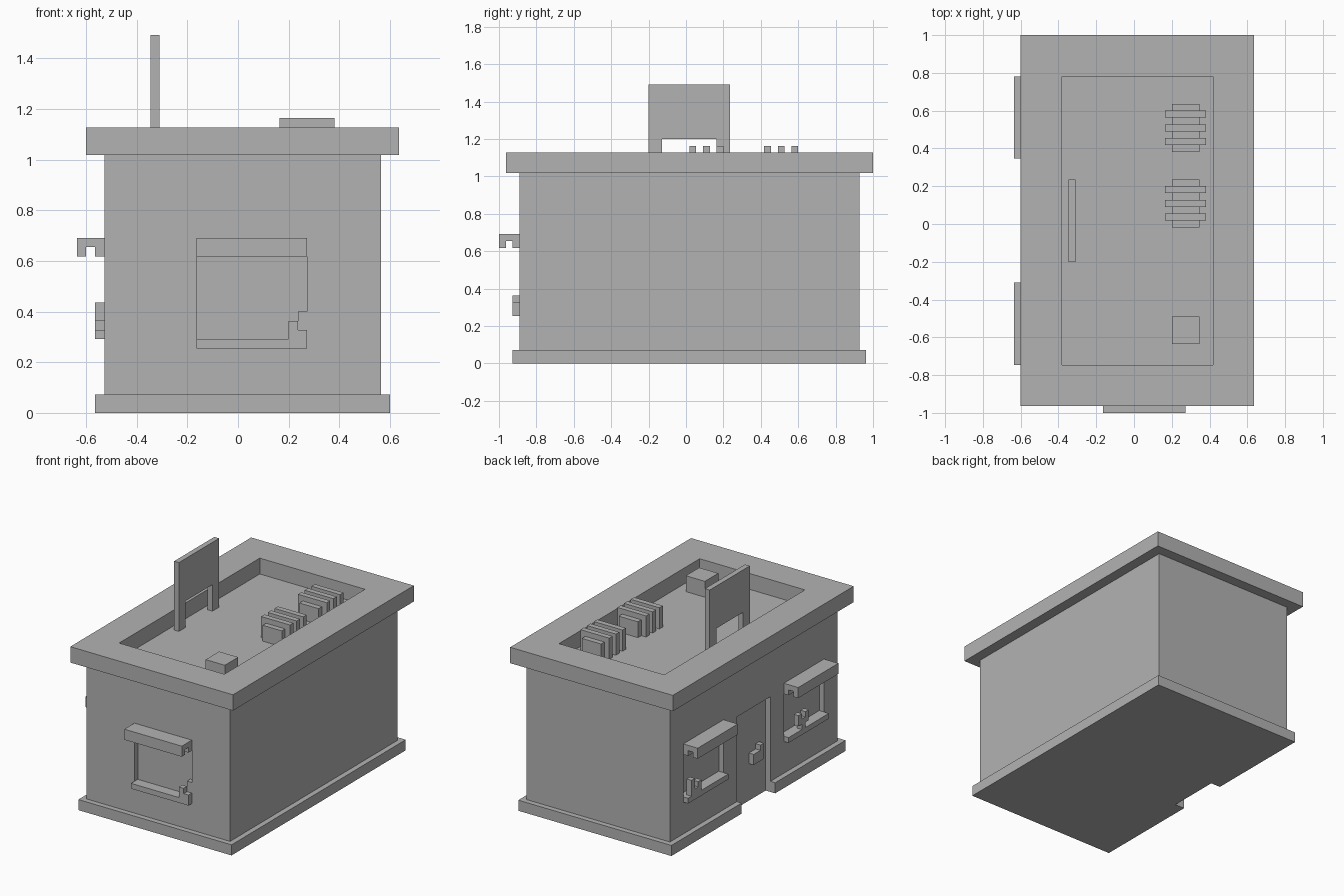
import bpy
import bmesh
from mathutils import Vector

if "Cube" in bpy.data.objects:
    bpy.data.objects.remove(bpy.data.objects["Cube"])

U = 2 / 55                              # one block
ORIGIN = Vector((-17.5, -27.5, 0))      # block grid corner

grey = bpy.data.materials.new("plain grey")
grey.use_nodes = True
COLOUR = (0.45, 0.45, 0.45, 1)
grey.diffuse_color = COLOUR
grey.node_tree.nodes["Principled BSDF"].inputs["Base Color"].default_value = COLOUR


def boxes(name, *ranges):
    """One object made of boxes, each given as block ranges (x, y, z)."""
    bm = bmesh.new()
    for r in ranges:
        lo, hi = (Vector([a[i] for a in r]) for i in (0, 1))
        verts = bmesh.ops.create_cube(bm, size=1)["verts"]
        for v in verts:
            v.co = ((lo + hi) / 2 + v.co * (hi - lo) + ORIGIN) * U
            v.co = Vector([c.real for c in v.co])
    mesh = bpy.data.meshes.new(name)
    bm.to_mesh(mesh)
    bm.free()
    mesh.materials.append(grey)
    obj = bpy.data.objects.new(name, mesh)
    bpy.context.collection.objects.link(obj)
    return obj


def scaled_box(bm, lo, hi):
    pass


def cut(obj, *ranges):
    """Carve boxes out of an object."""
    for r in ranges:
        cutter = boxes("cutter", r)
        cutter.hide_render = True
        mod = obj.modifiers.new("recess", "BOOLEAN")
        mod.operation = "DIFFERENCE"
        mod.solver = "EXACT"
        mod.object = cutter
        bpy.context.view_layer.objects.active = obj
        bpy.ops.object.modifier_apply(modifier=mod.name)
        bpy.data.objects.remove(cutter)


# Walls with window and door recesses
DOOR = (23, 33)
SIDE_WINDOWS = {"front": (7, 19), "back": (37, 49)}
walls = boxes("walls", ((3, 33), (3, 53), (2, 28)))
cut(walls, ((13, 25), (2, 4), (8, 17)), ((2, 4), DOOR, (1, 18)),
    *[((2, 4), span, (9, 17)) for span in SIDE_WINDOWS.values()])

# Plinth, open at the door
plinth = boxes("plinth", ((2, 34), (2, 54), (0, 2)))
cut(plinth, ((1, 4), DOOR, (-1, 3)))

# Roof rim around a sunken roof
rim = boxes("roof_rim", ((1, 35), (1, 55), (28, 31)))
cut(rim, ((7, 29), (7, 49), (27, 32)))

# Door handle
boxes("door_handle", ((3, 4), (25, 26), (7, 10)), ((3, 4), (26, 28), (7, 9)))

# Front window: awning with hanging lip, sill, plant
FX = (13, 25)
boxes("front_awning", (FX, (0, 3), (18, 19)), (FX, (0, 1), (17, 18)), (FX, (2, 3), (17, 18)))
boxes("front_sill", (FX, (2, 3), (7, 8)))
boxes("front_plant", ((23, 24), (2, 3), (8, 10)), ((24, 25), (2, 3), (8, 9)),
      ((24, 25), (3, 4), (8, 11)))

# Side windows
for side, span in SIDE_WINDOWS.items():
    boxes(side + "_side_awning", ((0, 3), span, (18, 19)),
          ((0, 1), span, (17, 18)), ((2, 3), span, (17, 18)))
    boxes(side + "_side_sill", ((2, 3), span, (8, 9)))
boxes("front_side_plant", ((2, 3), (14, 15), (9, 10)), ((2, 3), (13, 16), (10, 11)),
      ((2, 3), (15, 16), (11, 12)), ((2, 3), (13, 14), (11, 12)))
boxes("back_side_plant", ((2, 3), (47, 48), (9, 12)), ((2, 3), (46, 47), (9, 10)),
      ((2, 3), (45, 46), (9, 11)))

# Roof sign on two legs
boxes("roof_sign", ((8, 9), (22, 34), (33, 41)),
      *[((8, 9), (y, y + 2), (28, 33)) for y in (22, 32)])

# Finned cooling units and a vent box
for name, y in (("front", 27), ("back", 38)):
    boxes(name + "_cooler_core", ((23, 27), (y, y + 7), (28, 31)))
    boxes(name + "_cooler_fins",
          *[((22, 28), (y + i, y + i + 1), (28, 32)) for i in (1, 3, 5)])
boxes("vent_box", ((23, 27), (10, 14), (28, 31)))
